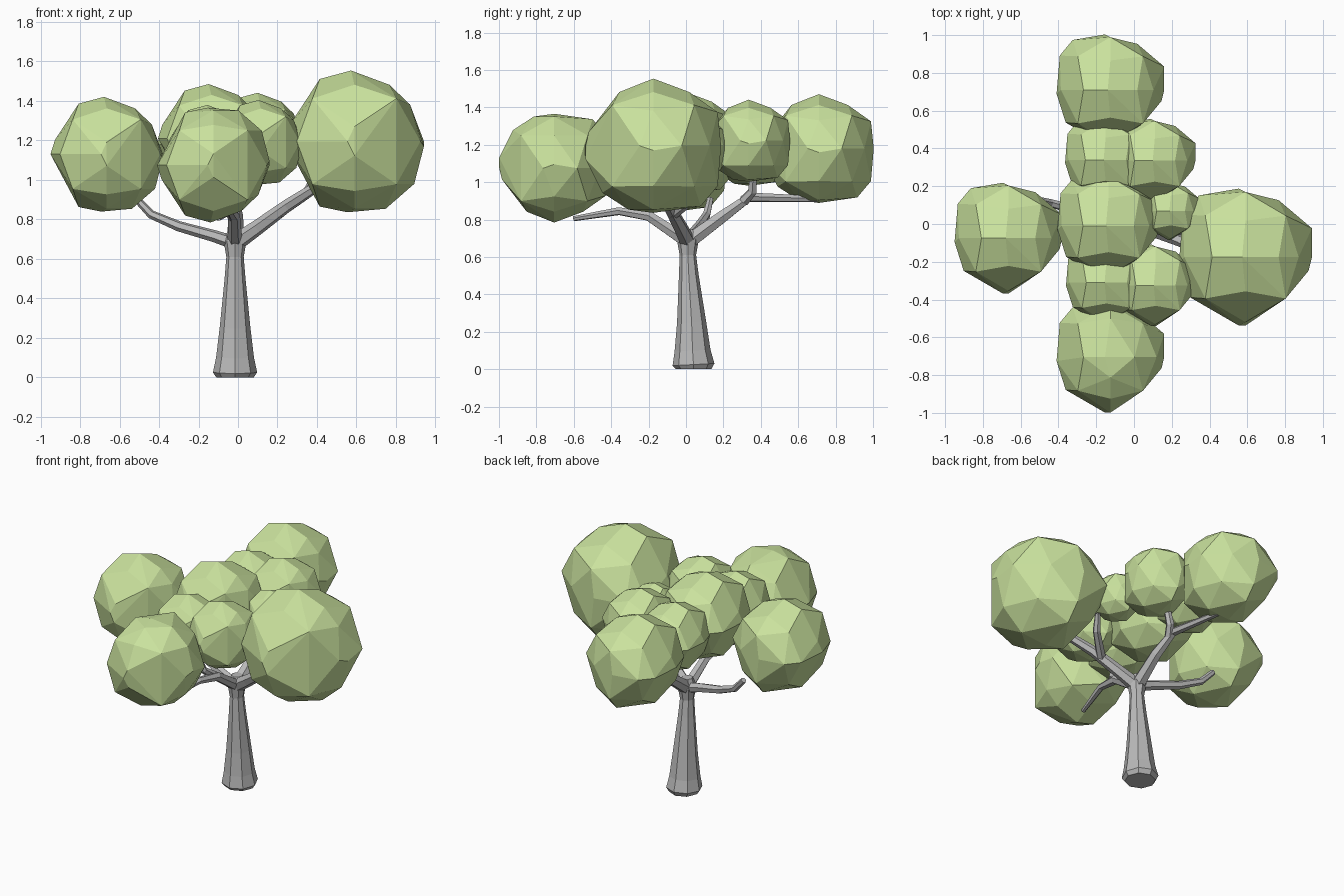
import bpy
import bmesh
from math import radians, cos, sin, tau
from itertools import product
from mathutils import Vector

cube = bpy.data.objects.get("Cube")
if cube:
    bpy.data.objects.remove(cube, do_unlink=True)


def make_material(name, colour):
    mat = bpy.data.materials.new(name)
    mat.use_nodes = True
    mat.diffuse_color = colour
    shader = mat.node_tree.nodes["Principled BSDF"]
    shader.inputs["Base Color"].default_value = colour
    shader.inputs["Roughness"].default_value = 0.9
    return mat


leaf_green = make_material("leaf green", (0.59, 0.76, 0.34, 1))
bark_grey = make_material("bark grey", (0.49, 0.49, 0.49, 1))


def finish(name, bm, mat):
    bmesh.ops.recalc_face_normals(bm, faces=bm.faces[:])
    mesh = bpy.data.meshes.new(name)
    bm.to_mesh(mesh)
    bm.free()
    mesh.materials.append(mat)
    obj = bpy.data.objects.new(name, mesh)
    bpy.context.collection.objects.link(obj)


# Faceted foliage ball: the hull of three outlines and eight corner points
PLAN = [(-.1, -1), (-.83, -.59), (-1, -.07), (-.94, .62), (-.7, .9),
        (-.1, 1), (.5, .83), (1, .42), (.95, -.2), (.5, -.67)]
FRONT = [(-.05, 1), (-.5, .88), (-.92, .25), (-.6, -.64), (-.5, -.92),
         (-.1, -1), (.45, -.95), (.86, -.6), (1, -.07), (.8, .52), (.5, .8)]
SIDE = [(-.5, .8), (-.95, .21), (-1, -.2), (-.75, -.7), (-.37, -.95),
        (.7, -.9), (.95, -.6), (.95, .5), (.53, .8)]
BALL = ([Vector((x, y, 0)) for x, y in PLAN]
        + [Vector((x, 0, z)) for x, z in FRONT]
        + [Vector((0, y, z)) for y, z in SIDE]
        + [Vector(c) * .605 for c in product((-1, 1), repeat=3)])


def foliage(name, centre, radius, flip=1):
    bm = bmesh.new()
    size = Vector((1, 1.03, 1.02 * flip)) * radius
    for p in BALL:
        bm.verts.new(Vector(centre) + p * size)
    bmesh.ops.remove_doubles(bm, verts=bm.verts[:], dist=radius * .1)
    hull = bmesh.ops.convex_hull(bm, input=bm.verts[:])
    loose = {v for v in hull["geom_interior"] + hull["geom_unused"]
             if isinstance(v, bmesh.types.BMVert)}
    bmesh.ops.delete(bm, geom=list(loose), context="VERTS")
    bmesh.ops.dissolve_limit(bm, angle_limit=radians(7),
                             verts=bm.verts[:], edges=bm.edges[:])
    finish(name, bm, leaf_green)


foliage("left_foliage", (.59, -.175, 1.195), .352)
foliage("right_foliage", (-.665, -.075, 1.13), .285)
foliage("front_foliage", (-.125, -.705, 1.075), .285, flip=-1)
foliage("back_foliage", (-.125, .71, 1.18), .285)
foliage("middle_foliage", (-.135, -.01, 1.21), .27)
foliage("front_inner_right_foliage", (-.145, -.31, 1.16), .215)
foliage("front_inner_left_foliage", (.115, -.325, 1.19), .21)
foliage("back_inner_right_foliage", (-.15, .34, 1.2), .215)
foliage("back_inner_left_foliage", (.11, .335, 1.222), .215)
foliage("small_inner_foliage", (.195, .07, 1.2), .15)


# Faceted tube through a path, with a radius for each point
def tube(name, path, radii, sides=6):
    bm = bmesh.new()
    points = [Vector(p) for p in path]
    rings = []
    for i, (p, r) in enumerate(zip(points, radii)):
        before, after = points[max(i - 1, 0)], points[min(i + 1, len(points) - 1)]
        along = (after - before).normalized()
        turn = Vector((0, 0, 1)).rotation_difference(along)
        rings.append([bm.verts.new(p + turn @ Vector(
            (r * cos(tau * k / sides), r * sin(tau * k / sides), 0)))
            for k in range(sides)])
    for low, high in zip(rings, rings[1:]):
        for k in range(sides):
            n = (k + 1) % sides
            bm.faces.new((low[k], low[n], high[n], high[k]))
    bm.faces.new(rings[0][::-1])
    bm.faces.new(rings[-1])
    finish(name, bm, bark_grey)


# Flared trunk with a narrow waist below the fork
tube("trunk",
     [(-.015, .04, 0), (-.015, .04, .025), (-.015, .035, .1), (-.015, .03, .25),
      (-.015, .015, .5), (-.015, .01, .61), (-.015, .01, .69), (-.015, .01, .75)],
     [.095, .112, .096, .078, .053, .044, .058, .035], sides=8)

# Main boughs and the twigs that fork from them
FORK = (-.015, .01, .68)


def branch(name, path, start=.035, end=.018):
    last = len(path) - 1
    tube(name, path, [start + (end - start) * i / last for i in range(last + 1)])


branch("right_bough", [FORK, (-.12, .03, .715), (-.3, .07, .765), (-.44, .11, .825),
                       (-.52, .13, .91)])
branch("left_bough", [FORK, (.1, -.03, .76), (.25, -.09, .87), (.42, -.18, .98)], .045, .026)
branch("left_twig", [(.2, -.07, .83), (.34, .05, .92), (.38, .11, 1)], .03)
branch("back_bough", [FORK, (-.01, .2, .82), (-.03, .34, .92), (-.08, .7, .91)], .045)
branch("back_twig", [(-.02, .31, .9), (.01, .355, .95), (.04, .36, 1.05)], .03, .022)
branch("front_bough", [FORK, (-.02, -.2, .82), (-.04, -.36, .845), (-.1, -.6, .805)], .038, .014)
branch("front_twig", [(-.02, -.17, .8), (-.06, -.28, .88), (-.1, -.3, 1)], .028)
